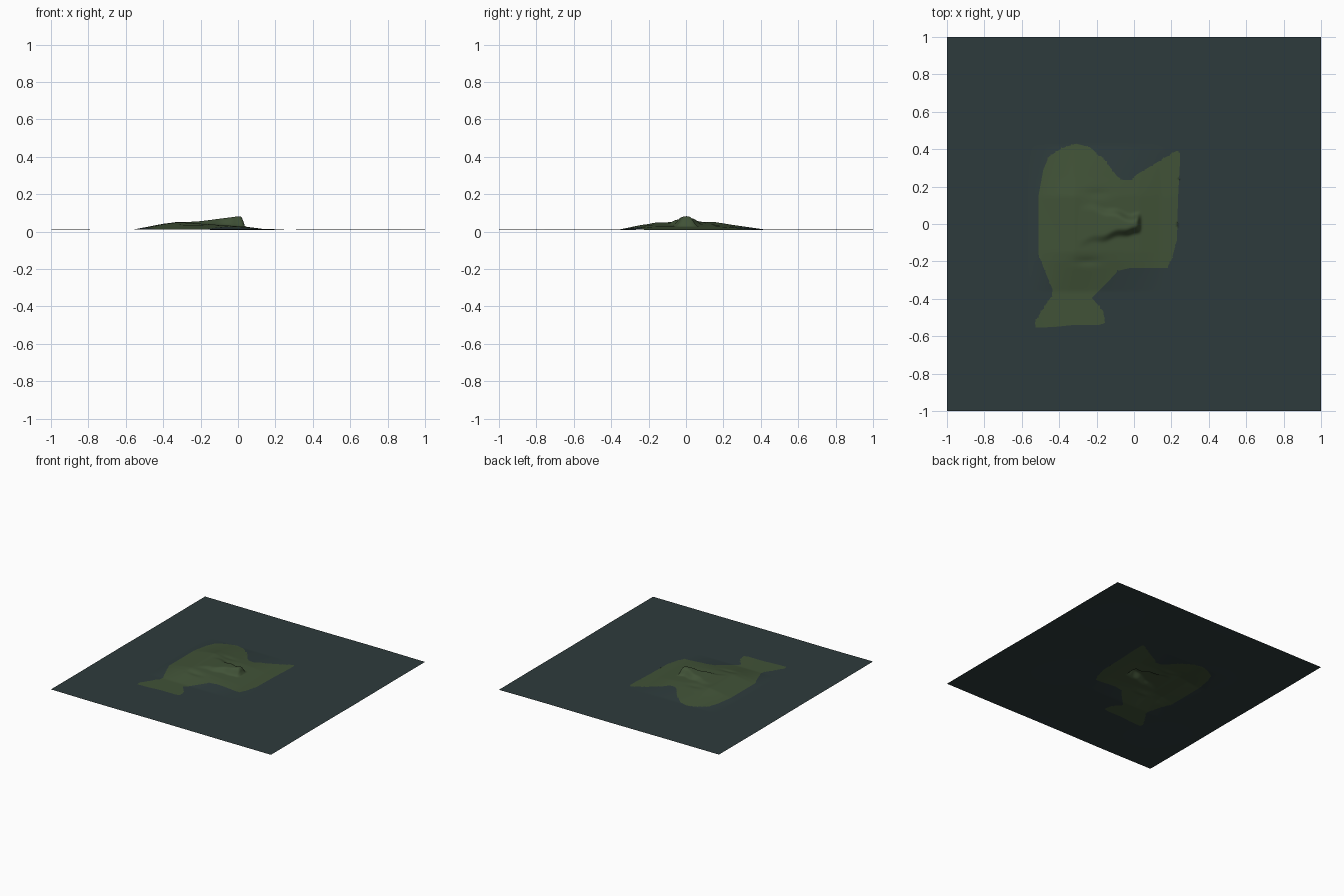
import bpy
import bmesh
import math
from mathutils import Vector
from mathutils.geometry import intersect_point_line

cube = bpy.data.objects.get("Cube")
if cube:
    bpy.data.objects.remove(cube, do_unlink=True)

CELLS = 220
BASE = 0.011

# Outline of the grassy patch, seen from above
OUTLINE = [Vector(p) for p in (
    (-.31, .43), (-.235, .41), (-.155, .34), (-.09, .255), (-.06, .235),
    (-.02, .235), (.015, .265), (.14, .34), (.225, .39), (.245, .38),
    (.245, .315), (.235, .13), (.23, -.085), (.2, -.195), (.175, -.235),
    (-.02, -.235), (-.085, -.25), (-.14, -.31), (-.225, -.395),
    (-.165, -.465), (-.155, -.53), (-.19, -.54), (-.325, -.54),
    (-.42, -.55), (-.525, -.555), (-.53, -.525), (-.485, -.45),
    (-.44, -.385), (-.435, -.35), (-.475, -.255), (-.51, -.165),
    (-.51, .155), (-.485, .29), (-.455, .36), (-.385, .405))]
EDGES = list(zip(OUTLINE, OUTLINE[1:] + OUTLINE[:1]))

# Mound and ridge profiles as (position, value) pairs
MOUND_X = ((-.56, 0), (-.4, .75), (-.32, 1), (-.25, .9), (.03, .4), (.14, .05), (.25, 0))
MOUND_Y = ((-.36, 0), (-.2, .8), (-.15, .95), (.15, 1), (.25, .6), (.42, 0))
CREST = ((-.3, .05), (-.2, .056), (.01, .083), (.024, .08), (.038, 0))
HALF_WIDTH = ((-.3, .08), (-.2, .06), (-.08, .03), (-.01, .012), (.03, .015))


def sample(profile, t):
    """Linear interpolation along a profile, clamped at its ends."""
    if t <= profile[0][0]:
        return profile[0][1]
    for (a, va), (b, vb) in zip(profile, profile[1:]):
        if t <= b:
            return va + (vb - va) * (t - a) / (b - a)
    return profile[-1][1]


def smooth(t):
    t = min(max(t, 0), 1)
    return t * t * (3 - 2 * t)


def bump(x, y, cx, cy, sx, sy):
    return math.exp(-((x - cx) / sx) ** 2 - ((y - cy) / sy) ** 2)


def height(x, y):
    # gentle swell of the surrounding ground
    z = BASE + .0012 * math.sin(5 * x + 2 * y) * math.cos(4 * y - x) - .001 * x
    # broad mound with two shallow gullies
    z += .042 * sample(MOUND_X, x) * sample(MOUND_Y, y)
    z -= .007 * bump(x, y, -.25, -.2, .07, .02)
    z -= .006 * bump(x, y, -.2, .16, .07, .025)
    # steep ridge ending in a blunt tip
    if x > -.3:
        wobble = .006 * math.sin(50 * x)
        wall = smooth((abs(y - wobble) - sample(HALF_WIDTH, x)) / .045)
        rise = max(sample(CREST, x) - z, 0)
        z += rise * (1 - wall)
    return z


def nearest_on_outline(p):
    best = None
    for a, b in EDGES:
        q, t = intersect_point_line(p, a, b)
        q = a.lerp(b, min(max(t, 0), 1)).to_2d()
        if best is None or (q - p).length < (best - p).length:
            best = q
    return best


def inside(p):
    result = False
    for a, b in EDGES:
        if (a.y > p.y) != (b.y > p.y):
            if p.x < a.x + (b.x - a.x) * (p.y - a.y) / (b.y - a.y):
                result = not result
    return result


def material(name, colour):
    mat = bpy.data.materials.new(name)
    mat.use_nodes = True
    mat.diffuse_color = colour
    bsdf = mat.node_tree.nodes["Principled BSDF"]
    bsdf.inputs["Base Color"].default_value = colour
    bsdf.inputs["Roughness"].default_value = 1
    return mat


# Ground sheet: snap vertices to the patch outline, then raise them
bm = bmesh.new()
bmesh.ops.create_grid(bm, x_segments=CELLS, y_segments=CELLS, size=1)
snap = 1.1 / CELLS
for v in bm.verts:
    p = v.co.to_2d()
    if -.56 < p.x < .27 and -.58 < p.y < .46:
        q = nearest_on_outline(p)
        if (q - p).length < snap:
            v.co.xy = q
    v.co.z = height(v.co.x, v.co.y)

# Grass inside the outline, dark ground outside
for f in bm.faces:
    f.smooth = True
    f.material_index = int(inside(f.calc_center_median().to_2d()))

mesh = bpy.data.meshes.new("terrain")
bm.to_mesh(mesh)
bm.free()
mesh.materials.append(material("dark teal ground", (.027, .044, .045, 1)))
mesh.materials.append(material("moss green", (.052, .084, .038, 1)))
terrain = bpy.data.objects.new("terrain", mesh)
bpy.context.collection.objects.link(terrain)

# Soften the creases vertically
soften = terrain.modifiers.new("soften", 'SMOOTH')
soften.use_x = soften.use_y = False
soften.iterations = 2
